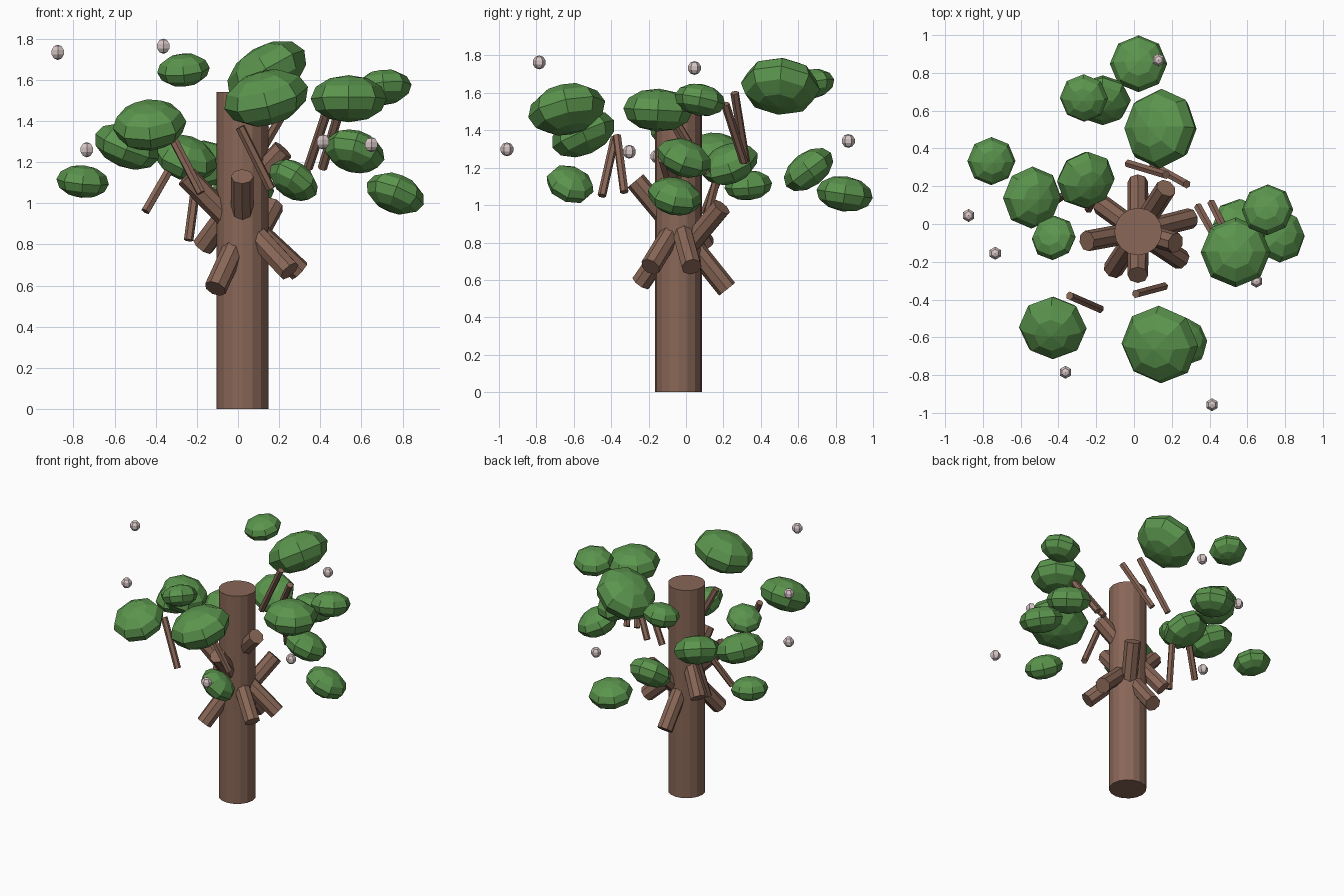
import bpy
from mathutils import Vector


def material(name, rgb):
    m = bpy.data.materials.new(name)
    m.diffuse_color = (*rgb, 1)
    return m


BARK = material("bark", (0.25, 0.135, 0.095))
LEAF = material("leaf", (0.105, 0.30, 0.075))
BUD = material("bud", (0.68, 0.56, 0.56))


def finish(name, mat):
    ob = bpy.context.object
    ob.name = name
    ob.data.materials.append(mat)
    return ob


def rod(name, a, b, radius, sides):
    a, b = Vector(a), Vector(b)
    bpy.ops.mesh.primitive_cylinder_add(vertices=sides, radius=radius,
                                        depth=(b - a).length, location=(a + b) / 2,
                                        rotation=(b - a).to_track_quat('Z', 'Y').to_euler())
    return finish(name, BARK)


def blob(name, loc, size, slope, segments, rings, mat):
    # squashed ball whose pole is normal to a plane with the given x and y slopes
    n = Vector((-slope[0], -slope[1], 1))
    tilt = Vector((0, 0, 1)).rotation_difference(n).to_euler()
    bpy.ops.mesh.primitive_uv_sphere_add(segments=segments, ring_count=rings, radius=1,
                                         location=loc, rotation=tilt)
    ob = finish(name, mat)
    ob.scale = size
    return ob


# Trunk
CX, CY = 0.022, -0.04
rod("trunk", (CX, CY, 0), (CX, CY, 1.54), 0.126, 16)

# Thick branch stubs: outer end, slope of the stub going outward
stubs = [
    ((0.02, 0.22, 0.55), -1.25), ((-0.11, -0.24, 0.585), -1.2),
    ((0.25, -0.19, 0.67), -0.9), ((0.30, 0.03, 0.67), -0.9),
    ((-0.17, 0.10, 0.79), -1.1), ((0.17, 0.19, 0.99), 1.0),
    ((-0.25, -0.09, 1.13), 1.0), ((0.02, -0.27, 1.13), 1.2),
    ((0.22, -0.10, 1.26), 1.0),
]
for i, (end, k) in enumerate(stubs):
    end = Vector(end)
    out = Vector((end.x - CX, end.y - CY))
    start = Vector((CX, CY, end.z - k * out.length))
    rod(f"branch_{i + 1}", start.lerp(end, 0.1), end, 0.055, 8)

# Thin twigs
twigs = [
    ((0.10, 0.31, 1.23), (0.28, 0.21, 1.54)), ((-0.03, 0.32, 1.23), (0.17, 0.26, 1.60)),
    ((-0.18, -0.45, 1.05), (-0.34, -0.38, 1.36)), ((0.16, -0.33, 1.07), (0.01, -0.37, 1.37)),
    ((0.34, 0.09, 1.17), (0.43, -0.07, 1.44)), ((0.41, 0.11, 1.17), (0.49, -0.05, 1.44)),
    ((-0.45, 0.10, 0.96), (-0.30, 0.20, 1.22)), ((-0.24, 0.08, 0.82), (-0.20, 0.16, 1.12)),
]
for i, (a, b) in enumerate(twigs):
    rod(f"twig_{i + 1}", a, b, 0.023, 6)

# Foliage clumps: x, y, z, radius, slope x, slope y
foliage = [
    (-0.755, 0.333, 1.105, 0.128, -0.1, 0.1),
    (-0.54, 0.14, 1.275, 0.165, -0.4, 0.1),
    (-0.43, -0.55, 1.38, 0.18, 0.1, 0.45),
    (-0.255, 0.233, 1.22, 0.16, -0.35, 0.4),
    (-0.265, 0.667, 1.647, 0.128, 0.1, 0.2),
    (0.14, 0.505, 1.635, 0.212, 0.6, -0.1),
    (0.137, -0.638, 1.512, 0.21, 0.27, 0.22),
    (0.27, -0.62, 1.112, 0.132, -0.7, -0.4),
    (0.538, -0.15, 1.508, 0.185, 0.0, -0.05),
    (0.707, 0.075, 1.563, 0.137, 0.1, -0.2),
    (0.565, -0.01, 1.252, 0.152, -0.3, -0.4),
    (0.765, -0.06, 1.047, 0.148, -0.4, -0.25),
    (-0.166, 0.655, 1.19, 0.15, 0.0, 0.75),
    (0.024, 0.848, 1.06, 0.152, 0.0, -0.15),
    (-0.425, -0.074, 1.38, 0.122, 0.35, -0.3),
]
for i, (x, y, z, r, sx, sy) in enumerate(foliage):
    blob(f"foliage_{i + 1}", (x, y, z), (r, r, 0.62 * r), (sx, sy), 8, 6, LEAF)

# Floating buds
buds = [(-0.876, 0.045, 1.733), (-0.735, -0.155, 1.26), (-0.363, -0.785, 1.763),
        (0.413, -0.957, 1.298), (0.648, -0.303, 1.285), (0.13, 0.868, 1.343)]
for i, p in enumerate(buds):
    blob(f"bud_{i + 1}", p, (0.036, 0.036, 0.037), (0, 0), 6, 5, BUD)
